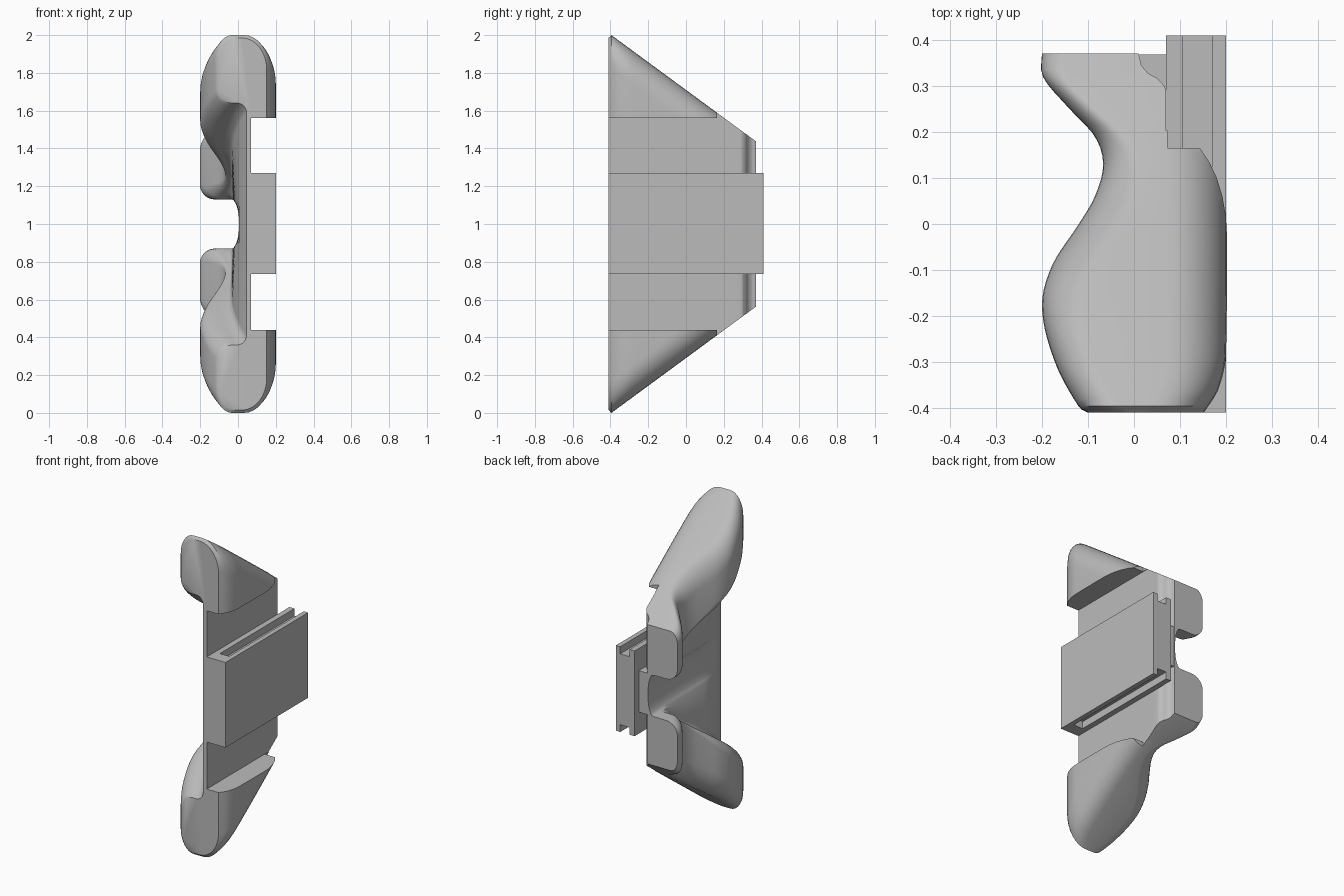
import bpy, bmesh
from math import sin, cos, pi

cube = bpy.data.objects.get("Cube")
if cube:
    bpy.data.objects.remove(cube, do_unlink=True)

grey = bpy.data.materials.new("plain grey")
grey.use_nodes = True
grey.diffuse_color = (0.5, 0.5, 0.5, 1)
grey.node_tree.nodes["Principled BSDF"].inputs["Base Color"].default_value = (0.5, 0.5, 0.5, 1)


def make(name, bm):
    bmesh.ops.recalc_face_normals(bm, faces=bm.faces[:])
    mesh = bpy.data.meshes.new(name)
    bm.to_mesh(mesh)
    bm.free()
    mesh.materials.append(grey)
    obj = bpy.data.objects.new(name, mesh)
    bpy.context.collection.objects.link(obj)
    return obj


def loft(name, rings):
    bm = bmesh.new()
    loops = [[bm.verts.new(p) for p in ring] for ring in rings]
    for a, b in zip(loops, loops[1:]):
        for i in range(len(a)):
            j = (i + 1) % len(a)
            bm.faces.new((a[i], a[j], b[j], b[i]))
    bm.faces.new(loops[0])
    bm.faces.new(loops[-1][::-1])
    return make(name, bm)


def prism(name, outline, z0, z1):
    return loft(name, [[(x, y, z) for x, y in outline] for z in (z0, z1)])


def box(name, x0, x1, y0, y1, z0, z1):
    return prism(name, [(x0, y0), (x1, y0), (x1, y1), (x0, y1)], z0, z1)


def cut(obj, cutters):
    for c in cutters:
        c.hide_render = True
        mod = obj.modifiers.new("cut", "BOOLEAN")
        mod.operation, mod.solver, mod.object = "DIFFERENCE", "EXACT", c
        bpy.context.view_layer.objects.active = obj
        bpy.ops.object.modifier_apply(modifier=mod.name)
        bpy.data.objects.remove(c, do_unlink=True)


def curve_at(keys, y):
    """Smooth interpolation through (y, value) keys."""
    if y <= keys[0][0]:
        return keys[0][1]
    for i in range(len(keys) - 1):
        (y0, v0), (y1, v1) = keys[i], keys[i + 1]
        if y <= y1:
            def slope(k):
                if k in (0, len(keys) - 1):
                    return 0 if k else (keys[1][1] - keys[0][1]) / (keys[1][0] - keys[0][0])
                a, b = keys[k - 1], keys[k + 1]
                return (b[1] - a[1]) / (b[0] - a[0])
            h, t = y1 - y0, (y - y0) / (y1 - y0)
            return (v0 * (2*t**3 - 3*t*t + 1) + v1 * (3*t*t - 2*t**3)
                    + h * (slope(i) * (t**3 - 2*t*t + t) + slope(i + 1) * (t**3 - t*t)))
    return keys[-1][1]


def arc(cx, cz, a, b, start, end, n=8):
    return [(cx + a * cos(start + (end - start) * i / n),
             cz + b * sin(start + (end - start) * i / n)) for i in range(n + 1)]


# Side contours of the grip, front to back
LEFT = [(-0.41, -0.1), (-0.4, -0.118), (-0.3, -0.172), (-0.18, -0.2), (-0.09, -0.178),
        (0, -0.12), (0.06, -0.085), (0.13, -0.067), (0.19, -0.085), (0.25, -0.14),
        (0.32, -0.198), (0.37, -0.2)]
RIGHT = [(-0.41, 0.152), (-0.36, 0.183), (-0.28, 0.2), (0.37, 0.2)]
WEB = [(-0.41, 0.045), (-0.3, 0.0), (-0.15, -0.03), (0.37, -0.03)]
ROUND = [(-0.41, 0.09), (0.1, 0.09), (0.37, 0.05)]


def section(y):
    top = 2 - 0.735 * (y + 0.395) if y > -0.395 else 2 + (y + 0.395)
    under = max(1.13, 1.64 - 0.735 * (y + 0.41))
    xl, xr = curve_at(LEFT, y), curve_at(RIGHT, y)
    web, r = curve_at(WEB, y), curve_at(ROUND, y)
    w = web - xl
    rc, ri = min(0.05, 0.4 * w), min(0.08, 0.5 * w)
    floor = max(web, 0.006)
    half = [(floor + (web - floor) * (1 - cos(pi / 2 * i / 6)), 1 + 0.129 * sin(pi / 2 * i / 6))
            for i in range(6)]
    rz = min(rc, under - 1.129)
    half += arc(web - rc, under - rz, rc, rz, 0, pi / 2)
    half += arc(xl + ri, under + ri, ri, ri, 1.5 * pi, pi)
    half += arc(xl + r, top - r * 1.5, r, r * 1.5, pi, pi / 2)
    half += arc(xr - 0.13, top - 0.17, 0.13, 0.17, pi / 2, 0)
    half.append((xr, 1))
    full = half + [(x, 2 - z) for x, z in half[-2:0:-1]]
    return [(x, y, z) for x, z in full]


# Grip body with two flared wings
steps = [-0.41, -0.403, -0.395] + [-0.38 + 0.75 * i / 44 for i in range(45)]
body = loft("grip_body", [section(y) for y in steps])
relief = [(0.073, 0.165), (0.073, 0.28), (0.066, 0.3), (0.05, 0.317), (0.03, 0.328),
          (0.016, 0.345), (0.01, 0.37), (0.01, 0.5), (0.5, 0.5), (0.5, 0.165)]
cut(body, [box("slot_cutter", 0.07, 0.5, -1, 1, 0.44, 1.56),
           prism("relief_cutter", relief, -0.5, 2.5)])

# Rail with a groove along its top and bottom
rail = box("rail", 0.07, 0.2, -0.41, 0.41, 0.735, 1.27)
cut(rail, [box("groove_cutter", 0.105, 0.17, -0.33, 0.6, z - 0.045, z + 0.045)
           for z in (0.735, 1.27)])

# Neck that joins the rail to the back of the body
neck = box("rail_neck", 0.0, 0.08, 0.2, 0.368, 0.87, 1.13)
cut(neck, [box("neck_cutter", -0.1, 0.008, 0, 1, 0.8, 1.2)])

for obj in (body, rail, neck):
    bpy.ops.object.select_all(action="DESELECT")
    obj.select_set(True)
    bpy.context.view_layer.objects.active = obj
    bpy.ops.object.shade_smooth_by_angle(angle=0.6)
